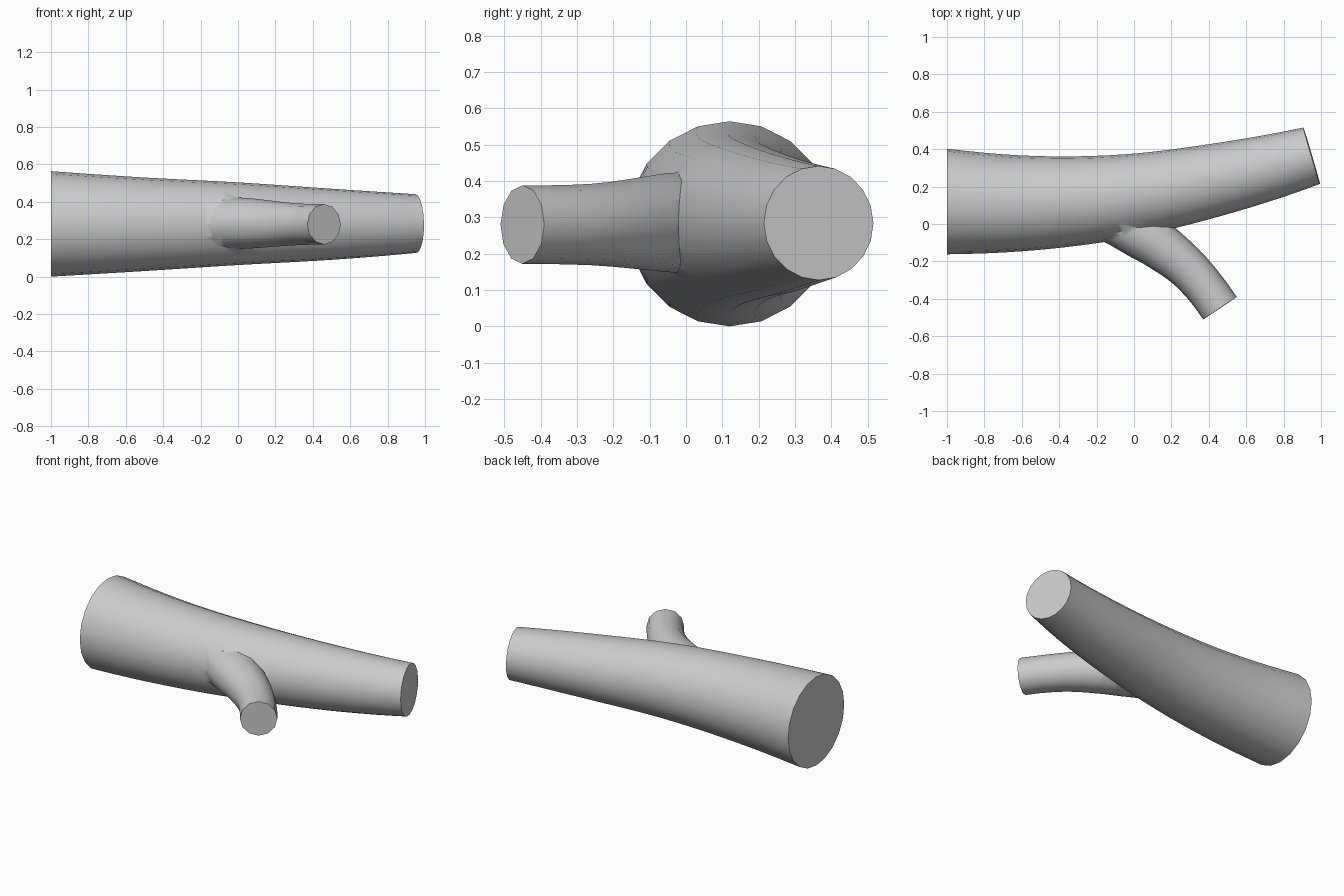
import bpy, bmesh, math
from mathutils import Vector

old = bpy.data.objects.get("Cube")
if old:
    bpy.data.objects.remove(old, do_unlink=True)

# Plain grey wood
GREY = (0.6, 0.6, 0.6, 1)
wood = bpy.data.materials.new("plain_grey")
wood.use_nodes = True
wood.diffuse_color = GREY
wood.node_tree.nodes["Principled BSDF"].inputs["Base Color"].default_value = GREY


def smooth_path(stations, steps):
    """Catmull-Rom samples through (x, y, z, radius) stations."""
    p = [Vector(s) for s in stations]
    p = [3 * p[0] - 3 * p[1] + p[2]] + p + [3 * p[-1] - 3 * p[-2] + p[-3]]
    out = []
    for i in range(1, len(p) - 2):
        a, b, c, d = p[i - 1:i + 3]
        for k in range(steps):
            t = k / steps
            pos = (2 * b + (c - a) * t + (2 * a - 5 * b + 4 * c - d) * t ** 2
                   + (3 * b - a - 3 * c + d) * t ** 3) / 2
            out.append((pos, (c - a).lerp(d - b, t)))
    out.append((p[-2], p[-1] - p[-3]))
    return out


def limb(name, stations, sides, steps=5, start_dir=None):
    """Closed tapering tube with flat cut ends."""
    bm = bmesh.new()
    rings = []
    up = Vector((0, 0, 1))
    for i, (pos, tangent) in enumerate(smooth_path(stations, steps)):
        along = Vector(start_dir) if start_dir and i == 0 else tangent.to_3d()
        side = along.cross(up).normalized()
        rise = side.cross(along).normalized()
        ring = []
        for k in range(sides):
            a = math.tau * k / sides
            offset = side * math.cos(a) + rise * math.sin(a)
            ring.append(bm.verts.new(pos.to_3d() + offset * pos.w))
        rings.append(ring)
    for lower, upper in zip(rings, rings[1:]):
        for k in range(sides):
            n = (k + 1) % sides
            bm.faces.new((lower[k], lower[n], upper[n], upper[k]))
    bm.faces.new(rings[0])
    bm.faces.new(rings[-1])
    bmesh.ops.recalc_face_normals(bm, faces=bm.faces)
    mesh = bpy.data.meshes.new(name)
    bm.to_mesh(mesh)
    bm.free()
    mesh.materials.append(wood)
    obj = bpy.data.objects.new(name, mesh)
    bpy.context.collection.objects.link(obj)
    return obj


# Main log, gently bowed and tapering
log = limb("log", [
    (-1.0, 0.12, 0.282, 0.282),
    (-0.5, 0.113, 0.28, 0.25),
    (0.0, 0.155, 0.283, 0.221),
    (0.5, 0.25, 0.28, 0.19),
    (0.95, 0.365, 0.284, 0.157),
], sides=20, start_dir=(1, 0, 0))

# Side branch, curving out of the front
branch = limb("branch_stub", [
    (-0.18, 0.07, 0.285, 0.14),
    (-0.07, 0.015, 0.285, 0.14),
    (0.05, -0.06, 0.285, 0.135),
    (0.155, -0.13, 0.283, 0.126),
    (0.31, -0.26, 0.28, 0.112),
    (0.46, -0.45, 0.28, 0.108),
], sides=12, steps=3)

# Fuse the branch into the log
join = log.modifiers.new("fuse_branch", "BOOLEAN")
join.operation = "UNION"
join.solver = "EXACT"
join.object = branch
bpy.ops.object.select_all(action="DESELECT")
log.select_set(True)
bpy.context.view_layer.objects.active = log
bpy.ops.object.modifier_apply(modifier=join.name)
bpy.data.objects.remove(branch, do_unlink=True)
bpy.ops.object.shade_smooth_by_angle(angle=math.radians(50))
